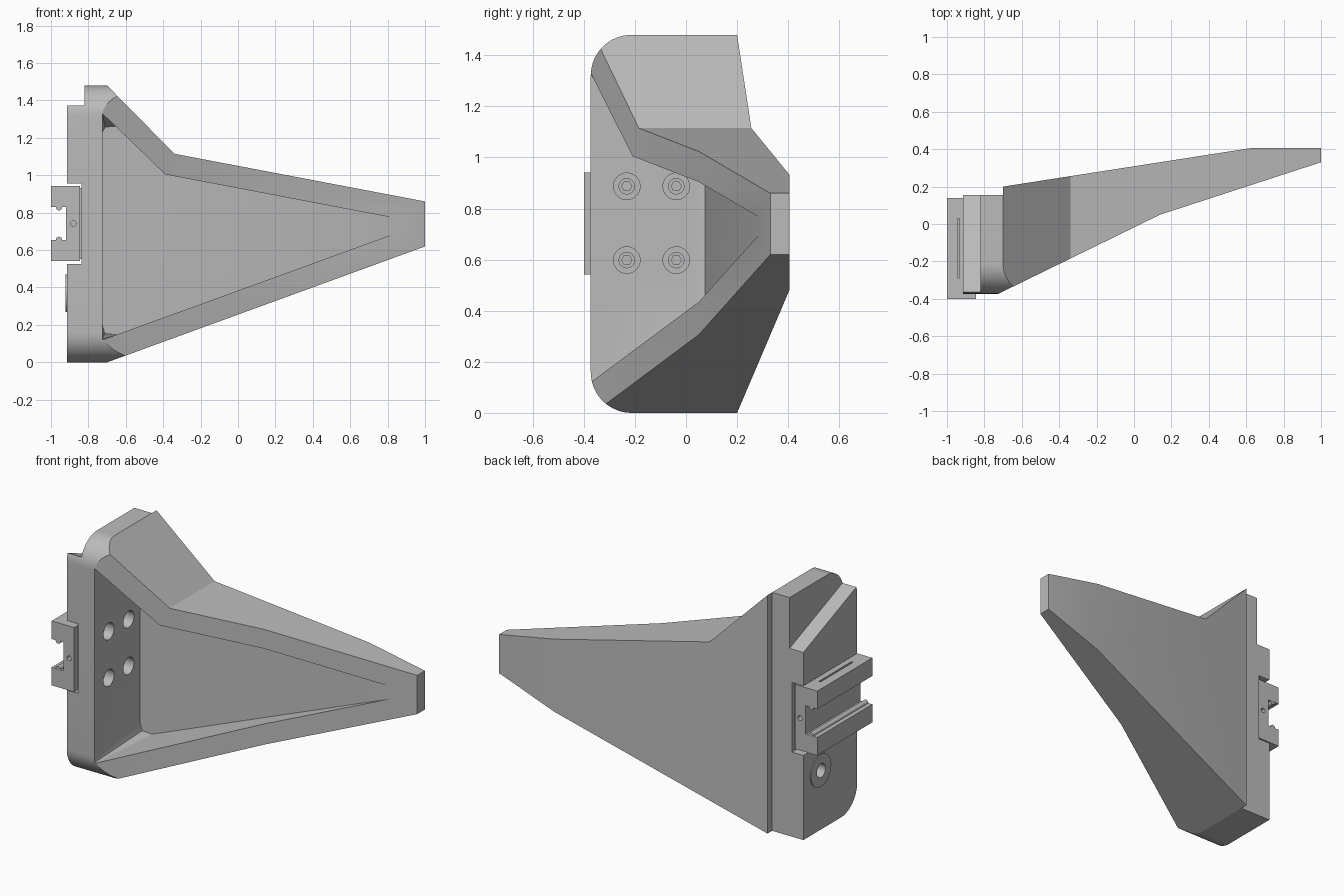
import bpy, bmesh, math
from mathutils import Vector

cube = bpy.data.objects.get("Cube")
if cube:
    bpy.data.objects.remove(cube, do_unlink=True)

grey = bpy.data.materials.new("neutral grey")
grey.use_nodes = True
grey.diffuse_color = (0.5, 0.5, 0.5, 1)
grey.node_tree.nodes["Principled BSDF"].inputs["Base Color"].default_value = grey.diffuse_color


def place(axis, a, b, d):
    """Turn a profile point and a depth along the axis into a position."""
    return {"x": (d, a, b), "y": (a, d, b), "z": (a, b, d)}[axis]


def loft(name, rings):
    """Solid through matching rings of points, closed at both ends."""
    bm = bmesh.new()
    loops = [[bm.verts.new(p) for p in ring] for ring in rings]
    n = len(loops[0])
    for lower, upper in zip(loops, loops[1:]):
        for i in range(n):
            j = (i + 1) % n
            bm.faces.new((lower[i], lower[j], upper[j], upper[i]))
    bm.faces.new(loops[0])
    bm.faces.new(loops[-1])
    bmesh.ops.recalc_face_normals(bm, faces=bm.faces)
    mesh = bpy.data.meshes.new(name)
    bm.to_mesh(mesh)
    bm.free()
    mesh.materials.append(grey)
    ob = bpy.data.objects.new(name, mesh)
    bpy.context.collection.objects.link(ob)
    return ob


def prism(name, axis, pts, d0, d1):
    return loft(name, [[place(axis, a, b, d) for a, b in pts] for d in (d0, d1)])


def rect(a0, b0, a1, b1):
    return [(a0, b0), (a1, b0), (a1, b1), (a0, b1)]


def arc(a, b, r, start, end, n):
    steps = [math.radians(start + (end - start) * i / n) for i in range(n + 1)]
    return [(a + r * math.cos(t), b + r * math.sin(t)) for t in steps]


def rod(name, axis, a, b, r, d0, d1, sides=32):
    return prism(name, axis, arc(a, b, r, 0, 360, sides)[:-1], d0, d1)


def combine(ob, tool, operation):
    mod = ob.modifiers.new("cut", "BOOLEAN")
    mod.operation, mod.solver, mod.object = operation, "EXACT", tool
    bpy.context.view_layer.objects.active = ob
    bpy.ops.object.modifier_apply(modifier=mod.name)
    bpy.data.objects.remove(tool, do_unlink=True)


def cut(ob, tool):
    combine(ob, tool, "DIFFERENCE")


# Bracket body: front outline, plan outline and rounded side outline intersected
body = prism("bracket_body", "y", [(-1.1, -0.146), (1.1, 0.656), (1.1, 0.841),
                                   (-0.34, 1.115), (-0.82, 1.602), (-1.1, 1.602)], -0.6, 0.6)
plan = [(-0.915, 0.155), (-0.915, -0.373), (-0.725, -0.373), (0.14, 0.05), (1, 0.33),
        (1, 0.405), (0.62, 0.405), (-0.7, 0.2), (-0.7, 0.155)]
combine(body, prism("plan", "z", plan, -0.5, 1.8), "INTERSECT")
R = 0.16
side = (arc(-0.373 + R, 1.48 - R, R, 90, 180, 16) + arc(-0.373 + R, R, R, 180, 270, 16)
        + [(0.6, 0), (0.6, 1.48)])
combine(body, prism("side", "x", side, -1.3, 1.3), "INTERSECT")

# Sloped step at the top of the mounting side
cut(body, prism("step", "x", [(-0.6, 1.467), (0.3, 1.107), (0.3, 1.8), (-0.6, 1.8)], -1.2, -0.82))

# Tapered pocket: sharp corners at the rim, softened at the floor
LEFT = -0.725
rim = [(LEFT, 0.13), (LEFT, 0.125), (LEFT, 0.12), (0.95, 0.729), (0.95, 0.75),
       (-0.39, 1.005), (LEFT, 1.33), (LEFT, 1.325), (LEFT, 1.32)]
floor = [(LEFT, 0.2), (-0.712, 0.155), (-0.65, 0.147), (0.95, 0.729), (0.95, 0.75),
         (-0.39, 1.005), (-0.655, 1.262), (-0.71, 1.258), (LEFT, 1.23)]
cut(body, loft("pocket", [[(x, -0.6, z) for x, z in rim],
                          [(x, -0.374, z) for x, z in rim],
                          [(x, 0.075 + 0.131 * (x - LEFT), z) for x, z in floor]]))

# Channel for the rail
cut(body, prism("channel", "y", rect(-1.1, 0.525, -0.837, 0.957), -0.6, 0.6))

# Screw bores with socket screws seated inside
for y in (-0.232, -0.038):
    for z in (0.598, 0.887):
        cut(body, rod("bore", "x", y, z, 0.052, -0.8, -0.6))
        screw = rod("socket_screw", "x", y, z, 0.032, -0.81, -0.775)
        cut(screw, rod("socket", "x", y, z, 0.02, -0.795, -0.7, 6))

# Boss and blind hole on the mounting side
combine(body, rod("boss", "x", -0.01, 0.37, 0.1, -0.921, -0.88), "UNION")
cut(body, rod("blind_hole", "x", -0.01, 0.37, 0.042, -1, -0.8))

# Slotted rail with retaining beads
MID = 0.742
rail = prism("clamp_rail", "y", rect(-1, MID - 0.2, -0.845, MID + 0.2), -0.4, 0.14)
cut(rail, prism("slot", "y", rect(-1.1, MID - 0.088, -0.92, MID + 0.088), -0.6, 0.6))
for s in (-1, 1):
    combine(rail, rod("bead", "y", -0.957, MID + s * 0.086, 0.016, -0.399, 0.139, 16), "UNION")
    z0, z1 = sorted((MID + s * 0.185, MID + s * 0.3))
    cut(rail, prism("groove", "z", rect(-0.944, -0.29, -0.932, 0.03), z0, z1))
for y in (-0.4, 0.14):
    cut(rail, rod("pin_hole", "y", -0.88, MID, 0.015, y - 0.05, y + 0.05, 16))

# Seat joining the rail to the body
prism("rail_seat", "y", rect(-0.85, MID - 0.19, -0.83, MID + 0.19), -0.36, 0.13)

# Crisp edges with smooth rounded corners
for ob in (body, rail):
    bpy.ops.object.select_all(action="DESELECT")
    ob.select_set(True)
    bpy.context.view_layer.objects.active = ob
    bpy.ops.object.shade_smooth_by_angle(angle=math.radians(20))
